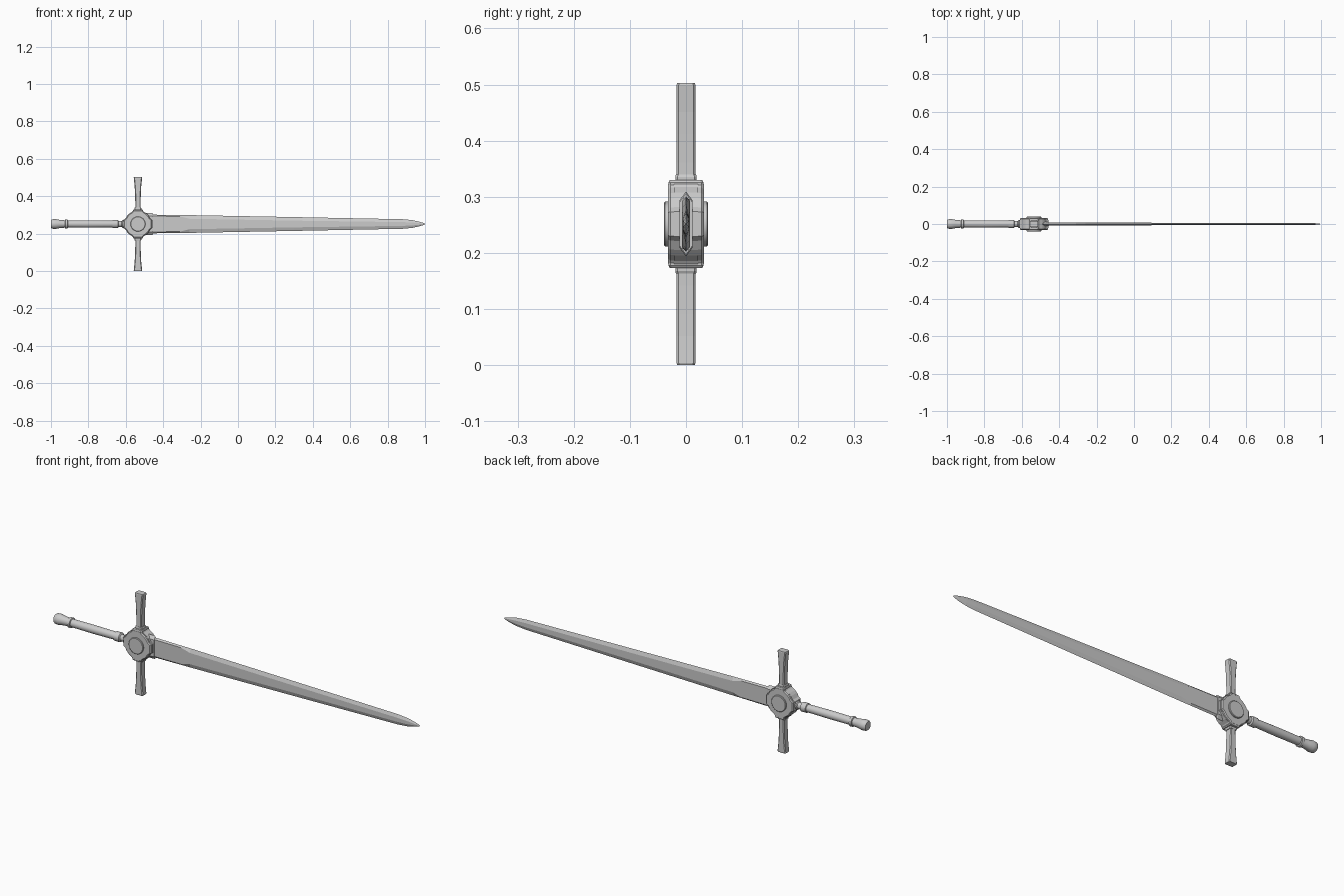
import bpy, bmesh, math

if "Cube" in bpy.data.objects:
    bpy.data.objects.remove(bpy.data.objects["Cube"])

CX, CZ = -0.535, 0.2515   # guard centre


def make(name, rings, smooth=0):
    """Skin a list of equal-length point rings and cap both ends."""
    bm = bmesh.new()
    vs = [[bm.verts.new(p) for p in r] for r in rings]
    n = len(vs[0])
    for a, b in zip(vs, vs[1:]):
        for i in range(n):
            bm.faces.new((a[i], a[(i + 1) % n], b[(i + 1) % n], b[i]))
    bm.faces.new(vs[0])
    bm.faces.new(vs[-1])
    bmesh.ops.recalc_face_normals(bm, faces=bm.faces)
    me = bpy.data.meshes.new(name)
    bm.to_mesh(me)
    bm.free()
    ob = bpy.data.objects.new(name, me)
    bpy.context.collection.objects.link(ob)
    if smooth:
        bpy.context.view_layer.objects.active = ob
        ob.select_set(True)
        bpy.ops.object.shade_smooth_by_angle(angle=math.radians(smooth))
        ob.select_set(False)
    return ob


def plate(name, outline, layers, smooth=0):
    """Stack a front outline at several (y, scale) layers."""
    return make(name, [[(CX + x * s, y, CZ + z * s) for x, z in outline]
                       for y, s in layers], smooth)


def chamfered(hx, hy, c):
    return [(hx, hy - c), (hx - c, hy), (c - hx, hy), (-hx, hy - c),
            (-hx, c - hy), (c - hx, -hy), (hx - c, -hy), (hx, c - hy)]


# Blade: hexagonal section, wide flat near the guard, tapering to the tip
stations = [(-0.48, .050, .042, .007), (-0.31, .048, .041, .007),
            (-0.26, .0475, .028, .007), (0.3, .037, .018, .0065),
            (0.88, .0255, .010, .006), (0.93, .021, .008, .0055),
            (0.97, .0125, .004, .004), (0.99, .006, .002, .002),
            (1.0, .001, .0004, .0005)]
make("blade", [[(x, 0, CZ + h), (x, t, CZ + f), (x, t, CZ - f),
                (x, 0, CZ - h), (x, -t, CZ - f), (x, -t, CZ + f)]
               for x, h, f, t in stations])

# Pointed socket that holds the blade
make("blade_socket", [[(x, 0, CZ + .058 * s), (x, .012 * s, CZ + .042 * s),
                       (x, .012 * s, CZ - .042 * s), (x, 0, CZ - .058 * s),
                       (x, -.012 * s, CZ - .042 * s), (x, -.012 * s, CZ + .042 * s)]
                      for x, s in ((-0.50, 1), (-0.458, 1), (-0.454, .93))])

# Grip, ring, collar and flared pommel turned around the long axis
profile = [(-1.0, .021), (-.994, .025), (-.975, .0265), (-.955, .022),
           (-.925, .0195), (-.923, .0245), (-.911, .0245), (-.909, .019),
           (-.80, .020), (-.672, .0185), (-.670, .0225), (-.642, .0225),
           (-.638, .016), (-.622, .016), (-.618, .021), (-.58, .021)]
make("handle", [[(x, r * math.cos(a), CZ + r * math.sin(a))
                 for a in (i * math.tau / 24 for i in range(24))]
                for x, r in profile], 35)

# Guard hub: cross-lobed plates either side of a slimmer core
quarter = [(.077, -.022), (.077, .022), (.066, .030), (.056, .046),
           (.046, .056), (.030, .066)]
lobes = []
for k in range(4):
    c, s = math.cos(k * math.pi / 2), math.sin(k * math.pi / 2)
    lobes += [(x * c - z * s, x * s + z * c) for x, z in quarter]
plate("guard_core", lobes, [(-.021, 1), (.021, 1)])
for side, tag in ((-1, "front"), (1, "back")):
    plate("guard_plate_" + tag, lobes,
          [(side * .019, .98), (side * .028, .98), (side * .032, .92)])
    disc = [(.04 * math.cos(i * math.tau / 24), .04 * math.sin(i * math.tau / 24))
            for i in range(24)]
    plate("centre_disc_" + tag, disc,
          [(side * .030, 1), (side * .037, 1), (side * .039, .94)], 30)

# Cross arms with end lobes and collars, above and below the hub
for sgn, tag in ((1, "upper"), (-1, "lower")):
    def column(name, steps):
        make(name, [[(CX + x, y, CZ + sgn * d) for x, y in chamfered(hx, hy, c)]
                    for d, hx, hy, c in steps])
    column("guard_arm_" + tag, [(.06, .014, .017, .004), (.11, .014, .017, .004),
                                (.16, .0155, .017, .004), (.20, .0175, .017, .004),
                                (.225, .020, .017, .004), (.2475, .0225, .017, .004),
                                (.2515, .021, .0155, .003)])
    column("arm_collar_" + tag, [(.06, .019, .019, .004), (.084, .019, .019, .004),
                                 (.088, .017, .018, .004)])
    column("arm_block_" + tag, [(.05, .026, .0315, .004), (.074, .026, .0315, .004),
                                (.078, .023, .029, .004)])
